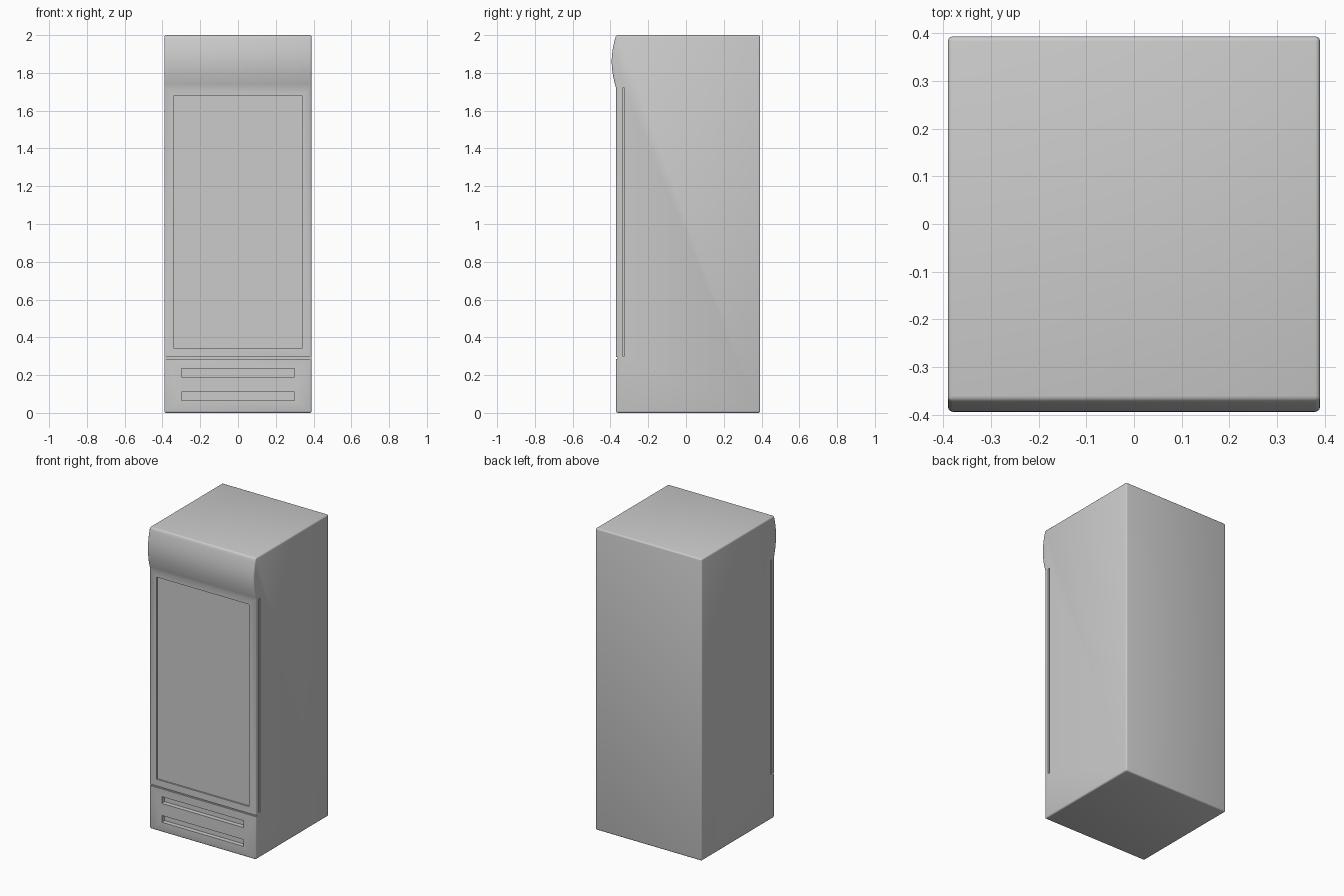
import bpy, bmesh, math

if "Cube" in bpy.data.objects:
    bpy.data.objects.remove(bpy.data.objects["Cube"])

W, BACK, FRONT = 0.39, 0.393, -0.37


def link(name, bm):
    bmesh.ops.recalc_face_normals(bm, faces=bm.faces)
    me = bpy.data.meshes.new(name)
    bm.to_mesh(me)
    bm.free()
    ob = bpy.data.objects.new(name, me)
    bpy.context.collection.objects.link(ob)
    return ob


def box(name, x0, x1, y0, y1, z0, z1):
    bm = bmesh.new()
    bmesh.ops.create_cube(bm, size=1)
    for v in bm.verts:
        v.co = ((x0 + x1) / 2 + v.co.x * (x1 - x0),
                (y0 + y1) / 2 + v.co.y * (y1 - y0),
                (z0 + z1) / 2 + v.co.z * (z1 - z0))
    return link(name, bm)


# Cabinet: side profile with bulged header, extruded across the width
profile = [(BACK, 2), (BACK, 0), (FRONT, 0)]
N = 14
for i in range(N + 1):
    t = i / N
    profile.append((FRONT - 0.0235 * math.sin(math.pi * t) ** 0.9, 1.72 + 0.28 * t))
bm = bmesh.new()
face = bm.faces.new([bm.verts.new((-W, y, z)) for y, z in profile])
ext = bmesh.ops.extrude_face_region(bm, geom=[face])
for v in ext["geom"]:
    if isinstance(v, bmesh.types.BMVert):
        v.co.x = W
cabinet = link("cabinet", bm)

bev = cabinet.modifiers.new("Rounded edges", "BEVEL")
bev.width = 0.01
bev.segments = 3
bev.limit_method = "ANGLE"
bev.angle_limit = math.radians(40)

# Recesses: window, vent slots, door seam and side gaps
cutters = [
    box("window_cutter", -0.34, 0.34, -0.5, FRONT + 0.02, 0.34, 1.68),
    box("seam_cutter", -0.5, 0.5, -0.5, FRONT + 0.008, 0.286, 0.295),
]
for z in (0.065, 0.19):
    cutters.append(box("vent_cutter", -0.30, 0.30, -0.5, FRONT + 0.03, z, z + 0.045))
for s in (-1, 1):
    a, b = sorted((s * 0.5, s * (W - 0.012)))
    cutters.append(box("side_gap_cutter", a, b, -0.337, -0.326, 0.30, 1.72))
for c in cutters:
    c.hide_render = True
    mod = cabinet.modifiers.new("Cut", "BOOLEAN")
    mod.operation = "DIFFERENCE"
    mod.solver = "EXACT"
    mod.object = c

# Bake the modifiers, then drop the cutters
dg = bpy.context.evaluated_depsgraph_get()
baked = bpy.data.meshes.new_from_object(cabinet.evaluated_get(dg))
cabinet.modifiers.clear()
cabinet.data = baked
for c in cutters:
    bpy.data.objects.remove(c)

# Window pane set slightly back in the door
box("window_pane", -0.34, 0.34, FRONT + 0.01, FRONT + 0.025, 0.34, 1.68)

bpy.ops.object.select_all(action="DESELECT")
cabinet.select_set(True)
bpy.context.view_layer.objects.active = cabinet
bpy.ops.object.shade_smooth_by_angle(angle=math.radians(35))
